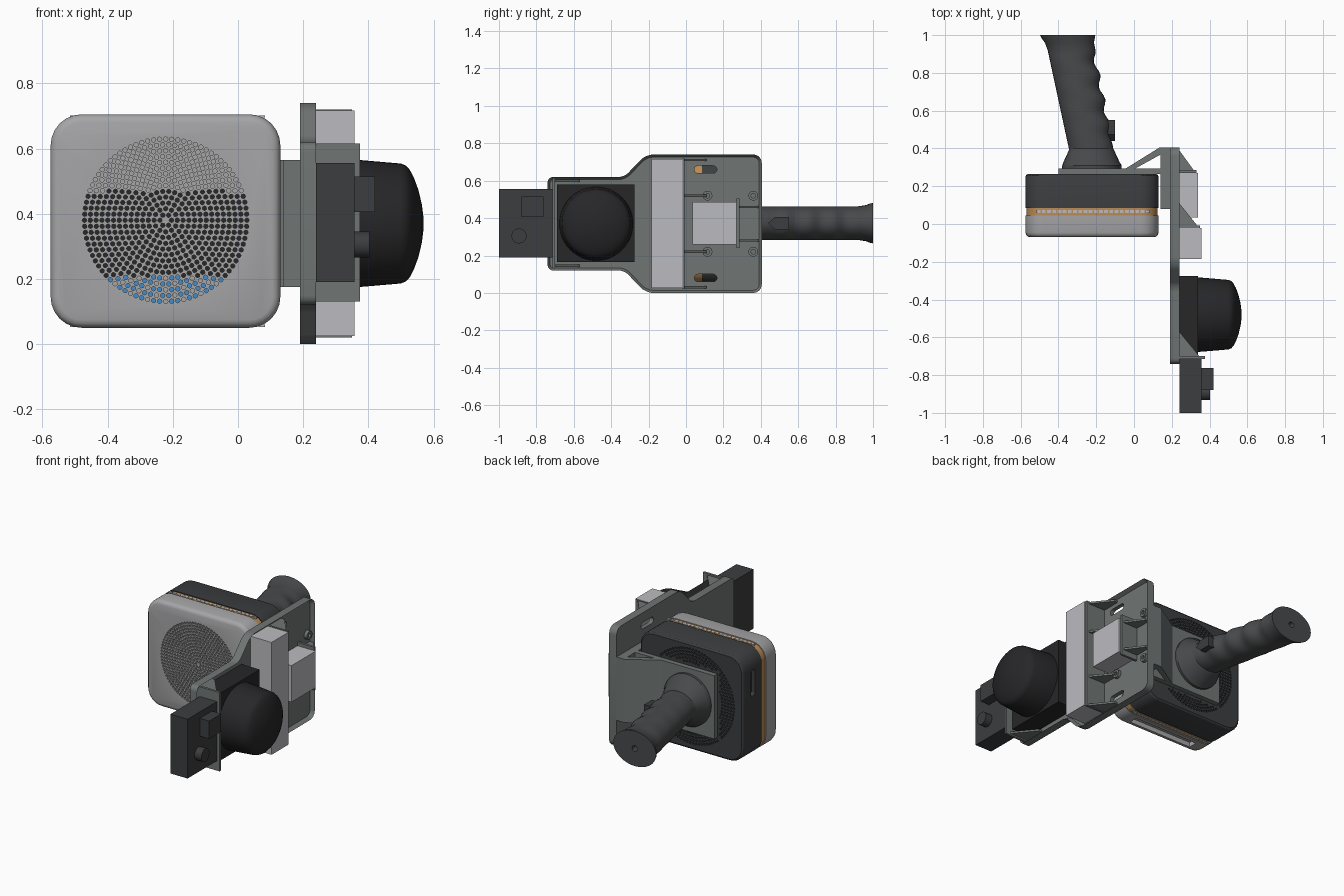
import bpy, bmesh, math
from mathutils import Vector

if "Cube" in bpy.data.objects:
    bpy.data.objects.remove(bpy.data.objects["Cube"])

def material(name, r, g, b):
    m = bpy.data.materials.new(name)
    m.diffuse_color = (r, g, b, 1)
    m.use_nodes = True
    m.node_tree.nodes["Principled BSDF"].inputs["Base Color"].default_value = m.diffuse_color
    return m

LIGHT = material("light_grey", .38, .38, .39)
PALE = material("pale_grey", .5, .5, .53)
SLATE = material("slate", .16, .18, .175)
CHAR = material("charcoal", .045, .047, .05)
GRIP = material("grip_grey", .065, .067, .07)
BLACK = material("black", .02, .02, .022)
TAN = material("tan", .5, .26, .09)
BLUE = material("blue", .06, .26, .58)

def place(p, t, axis):
    a, b = p
    return Vector({'x': (t, a, b), 'y': (a, t, b), 'z': (a, b, t)}[axis])

def add_loft(bm, rings):
    vs = [[bm.verts.new(c) for c in r] for r in rings]
    n = len(vs[0])
    for lo, hi in zip(vs, vs[1:]):
        for i in range(n):
            j = (i + 1) % n
            bm.faces.new((lo[i], lo[j], hi[j], hi[i]))
    bm.faces.new(vs[0])
    bm.faces.new(vs[-1])

def add_prism(bm, pts, axis, lo, hi):
    add_loft(bm, [[place(p, t, axis) for p in pts] for t in (lo, hi)])

def finish(name, bm, mat):
    bmesh.ops.recalc_face_normals(bm, faces=bm.faces[:])
    me = bpy.data.meshes.new(name)
    bm.to_mesh(me)
    bm.free()
    ob = bpy.data.objects.new(name, me)
    bpy.context.collection.objects.link(ob)
    if mat:
        me.materials.append(mat)
    return ob

def prism(name, pts, axis, lo, hi, mat=None):
    bm = bmesh.new()
    add_prism(bm, pts, axis, lo, hi)
    return finish(name, bm, mat)

def loft(name, rings, mat):
    bm = bmesh.new()
    add_loft(bm, rings)
    return finish(name, bm, mat)

def rect(a0, a1, b0, b1):
    return [(a0, b0), (a1, b0), (a1, b1), (a0, b1)]

def box(name, x0, x1, y0, y1, z0, z1, mat=None):
    return prism(name, rect(x0, x1, y0, y1), 'z', z0, z1, mat)

def oval(ca, cb, ra, rb, n=32):
    return [(ca + ra * math.cos(2 * math.pi * i / n), cb + rb * math.sin(2 * math.pi * i / n)) for i in range(n)]

def rounded(pts, radii, seg=6):
    out, n = [], len(pts)
    for i, (p, r) in enumerate(zip(pts, radii)):
        p, a, b = Vector(p), Vector(pts[i - 1]), Vector(pts[(i + 1) % n])
        s, e = p + (a - p).normalized() * r, p + (b - p).normalized() * r
        for k in range(seg + 1):
            t = k / seg
            # conic weight gives a near circular corner
            w = math.sqrt(.5) * 2 * t * (1 - t)
            d = (1 - t) ** 2 + w + t * t
            out.append(tuple((s * (1 - t) ** 2 + p * w + e * t * t) / d))
    return out

def cut(ob, cutter):
    cutter.hide_render = True
    m = ob.modifiers.new("cut", 'BOOLEAN')
    m.operation, m.solver, m.object = 'DIFFERENCE', 'EXACT', cutter
    bpy.context.view_layer.objects.active = ob
    bpy.ops.object.modifier_apply(modifier=m.name)
    bpy.data.objects.remove(cutter)

# Speaker-like housing: two shells around a tan gasket
def shell_ring(y, d):
    pts = rect(-.575 + d, .13 - d, .05 + d, .705 - d)
    return [place(p, y, 'y') for p in rounded(pts, [.095 - d] * 4)]

front = loft("front_shell", [shell_ring(*s) for s in
             ((-.07, .024), (-.066, .012), (-.058, .004), (-.045, 0), (.045, 0))], LIGHT)
rear = loft("rear_shell", [shell_ring(*s) for s in
            ((.085, 0), (.25, 0), (.258, .003), (.265, .012))], CHAR)
loft("gasket", [shell_ring(y, .005) for y in (.045, .085)], TAN)
bm = bmesh.new()
for i in range(22):
    x = -.515 + i * .0275
    for z0, z1 in ((.053, .06), (.695, .702)):
        add_prism(bm, rect(x, x + .02, .057, .073), 'z', z0, z1)
finish("gasket_windows", bm, PALE)

# Round grille holes in the front and outer grille in the back
CX, CZ = -.222, .38
def ring_points(i0, i1, step):
    for i in range(i0, i1):
        for k in range(6 * i):
            a = 2 * math.pi * k / (6 * i)
            yield CX + i * step * math.cos(a), CZ + i * step * math.sin(a)

holes = bmesh.new()
dots = {m: bmesh.new() for m in (LIGHT, BLACK, BLUE)}
for k, (x, z) in enumerate(ring_points(1, 15, .0178)):
    add_prism(holes, oval(x, z, .0068, .0068, 8), 'y', -.09, -.042)
    m = LIGHT if z > .47 else BLACK if z > .21 else BLUE if k % 3 else LIGHT
    add_prism(dots[m], oval(x, z, .0068, .0068, 8), 'y', -.05, -.04)
cut(front, finish("front_hole_cutter", holes, None))
for m, b in dots.items():
    finish("grille_backing_" + m.name, b, m)
holes = bmesh.new()
for x, z in ring_points(7, 16, .0192):
    if x < -.415 or z < .16 or z > .58:
        add_prism(holes, oval(x, z, .007, .007, 6), 'y', .245, .29)
cut(rear, finish("rear_hole_cutter", holes, None))
cut(front, box("bottom_slot_cutter", -.45, 0, -.035, .02, .0, .08))
cut(rear, prism("side_slot_cutter", rounded(rect(.15, .19, .44, .6), [.015] * 4), 'x', -.7, -.55))

# Bracket behind the housing reaching to the side plate
BZ = (.175, .565)
prism("bracket_back_plate", rect(-.4, .145, .265, .295), 'z', *BZ, SLATE)
prism("bracket_slope", [(-.05, .29), (0, .29), (.145, .37), (.19, .37), (.19, .405), (.135, .405)], 'z', *BZ, SLATE)
box("bracket_side_block", .14, .192, .08, .385, *BZ, SLATE)

# Side plate: shallow rimmed tray, open to the right
outline = [(-.74, .12), (-.33, .12), (-.215, 0), (.405, 0),
           (.405, .74), (-.215, .74), (-.33, .62), (-.74, .62)]
bm = bmesh.new()
add_prism(bm, rounded(outline, [.03, .03, .04, .045, .045, .04, .03, .03]), 'x', .19, .24)
bmesh.ops.recalc_face_normals(bm, faces=bm.faces[:])
floor = [f for f in bm.faces if f.normal.x > .9]
bmesh.ops.inset_region(bm, faces=floor, thickness=.014)
bmesh.ops.translate(bm, verts=floor[0].verts[:], vec=(-.024, 0, 0))
plate = finish("side_plate", bm, SLATE)
for z in (.08, .66):
    cut(plate, prism("plate_slot_cutter", rounded(rect(.045, .165, z - .02, z + .02), [.0199] * 4), 'x', .1, .3))

# Screw bosses and triangular ribs on the plate
for y in (.115, .36):
    for z in (.22, .52):
        boss = prism("screw_boss", oval(y, z, .026, .026, 20), 'x', .21, .236, SLATE)
        cut(boss, prism("boss_cutter", oval(y, z, .012, .012, 16), 'x', .222, .3))
def ribs(name, y0, y1, x1, zs):
    for z in zs:
        prism(name, [(.21, y0), (x1, y0), (.24, y1), (.21, y1)], 'z', z - .006, z + .006, SLATE)
ribs("bar_rib", -.015, .11, .34, (.03, .22, .52, .71))
ribs("module_rib", .28, .39, .32, (.28, .46))
ribs("end_rib", -.705, -.57, .35, (.145, .6))
box("bar_wall", .21, .35, -.02, -.008, .02, .72, SLATE)
box("module_wall", .21, .33, .27, .285, .24, .505, SLATE)
box("end_flange", .21, .375, -.715, -.7, .13, .615, SLATE)

# Modules mounted on the plate
box("long_bar", .21, .358, -.185, -.02, .025, .717, PALE)
box("small_module", .21, .34, .035, .27, .26, .485, PALE)
box("sensor_base", .21, .34, -.69, -.275, .165, .58, BLACK)
dome = ((.335, .197), (.36, .196), (.5, .184), (.515, .178), (.527, .165), (.54, .14), (.553, .105), (.564, .06), (.569, .02))
loft("sensor_dome", [[place(p, x, 'x') for p in oval(-.48, .37, r, r, 48)] for x, r in dome], BLACK)
box("camera_body", .24, .357, -1.0, -.715, .19, .555, CHAR)
box("camera_block", .355, .42, -.88, -.763, .405, .515, CHAR)
prism("camera_lens", oval(-.893, .305, .04, .04), 'x', .355, .403, CHAR)

# Slanted hand grip with a round collar and finger grooves
def grip_ring(y, x0, x1, hz):
    return [place(p, y, 'y') for p in oval((x0 + x1) / 2, .373, (x1 - x0) / 2, hz)]
stations = [(.29, -.38, -.065, .16), (.31, -.38, -.065, .16), (.325, -.375, -.075, .145), (.39, -.345, -.105, .105)]
for i in range(25):
    t = i / 24
    y = .4 + .52 * t
    wave = .011 * math.cos(t * 8 * math.pi) * min(1, 4 * t)
    stations.append((y, -.345 - .112 * t, -.11 - .105 * t + wave, .09))
stations += [(.96, -.472, -.212, .096), (.985, -.49, -.207, .105), (1.0, -.497, -.205, .108)]
grip = loft("hand_grip", [grip_ring(*s) for s in stations], GRIP)
cut(grip, prism("grip_end_cutter", oval(-.351, .373, .018, .018, 16), 'y', .96, 1.1))
prism("trigger", [(.44, .373), (.475, .405), (.55, .405), (.55, .34), (.475, .34)], 'x', -.2, -.1, CHAR)

# Smooth the curved surfaces, keep edges sharp
for ob in bpy.data.objects:
    ob.select_set(True)
    bpy.context.view_layer.objects.active = ob
bpy.ops.object.shade_smooth_by_angle(angle=math.radians(28))
